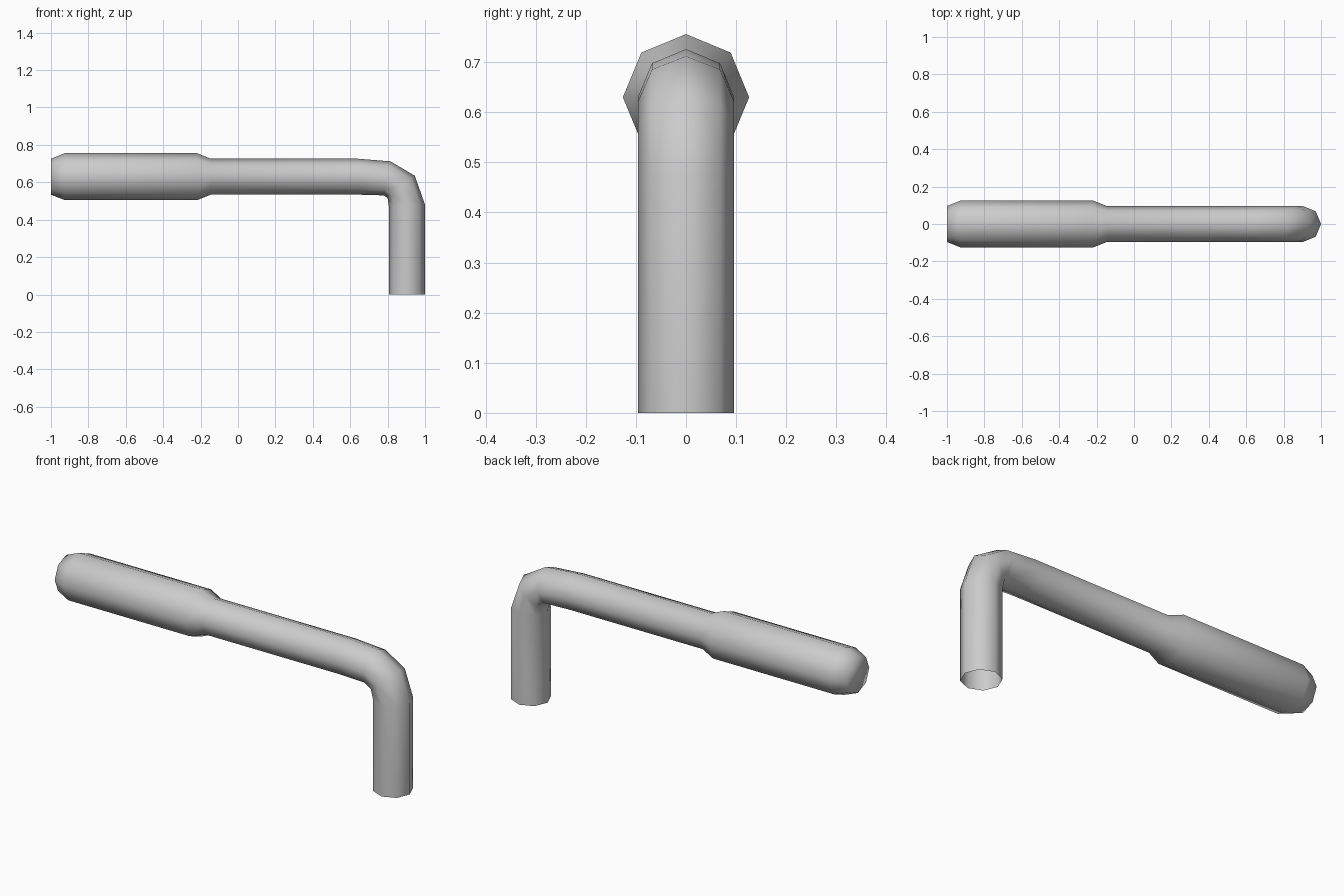
import bpy, bmesh, math

if "Cube" in bpy.data.objects:
    bpy.data.objects.remove(bpy.data.objects["Cube"])

SIDES = 8
R, GRIP_R, AXIS_Z = 0.096, 0.126, 0.63


def straight(x, r):
    """Ring across the horizontal arm: outer point, inner point, side radius."""
    return (x, AXIS_Z + r), (x, AXIS_Z - r), r


# Rings along the lever: grip, arm, elbow, then the short leg
rings = [
    straight(-1.0, R), straight(-0.925, GRIP_R),
    straight(-0.22, GRIP_R), straight(-0.145, R),
    straight(0.64, R),
    ((0.815, 0.712), (0.78, 0.53), R),
    ((0.945, 0.635), (0.80, 0.515), R),
    ((1.0, 0.48), (0.806, 0.475), R),
    ((1.0, 0.0), (0.806, 0.0), R),
]

bm = bmesh.new()
loops = []
for (ox, oz), (ix, iz), r in rings:
    cx, cz, hx, hz = (ox + ix) / 2, (oz + iz) / 2, (ox - ix) / 2, (oz - iz) / 2
    loop = []
    for k in range(SIDES):
        a = 2 * math.pi * k / SIDES
        c, s = math.cos(a), math.sin(a)
        loop.append(bm.verts.new((cx + hx * c, r * s, cz + hz * c)))
    loops.append(loop)

# Skin between rings, facing outward; the leg stays open at the bottom
for a, b in zip(loops, loops[1:]):
    for k in range(SIDES):
        n = (k + 1) % SIDES
        bm.faces.new((a[k], b[k], b[n], a[n]))
# End cap of the grip
bm.faces.new(loops[0])
for f in bm.faces:
    f.smooth = True

mesh = bpy.data.meshes.new("lever_handle")
bm.to_mesh(mesh)
bm.free()

metal = bpy.data.materials.new("light_grey_metal")
metal.diffuse_color = (0.6, 0.6, 0.6, 1)
metal.use_nodes = True
metal.node_tree.nodes["Principled BSDF"].inputs["Base Color"].default_value = metal.diffuse_color
mesh.materials.append(metal)
bpy.context.collection.objects.link(bpy.data.objects.new("lever_handle", mesh))
